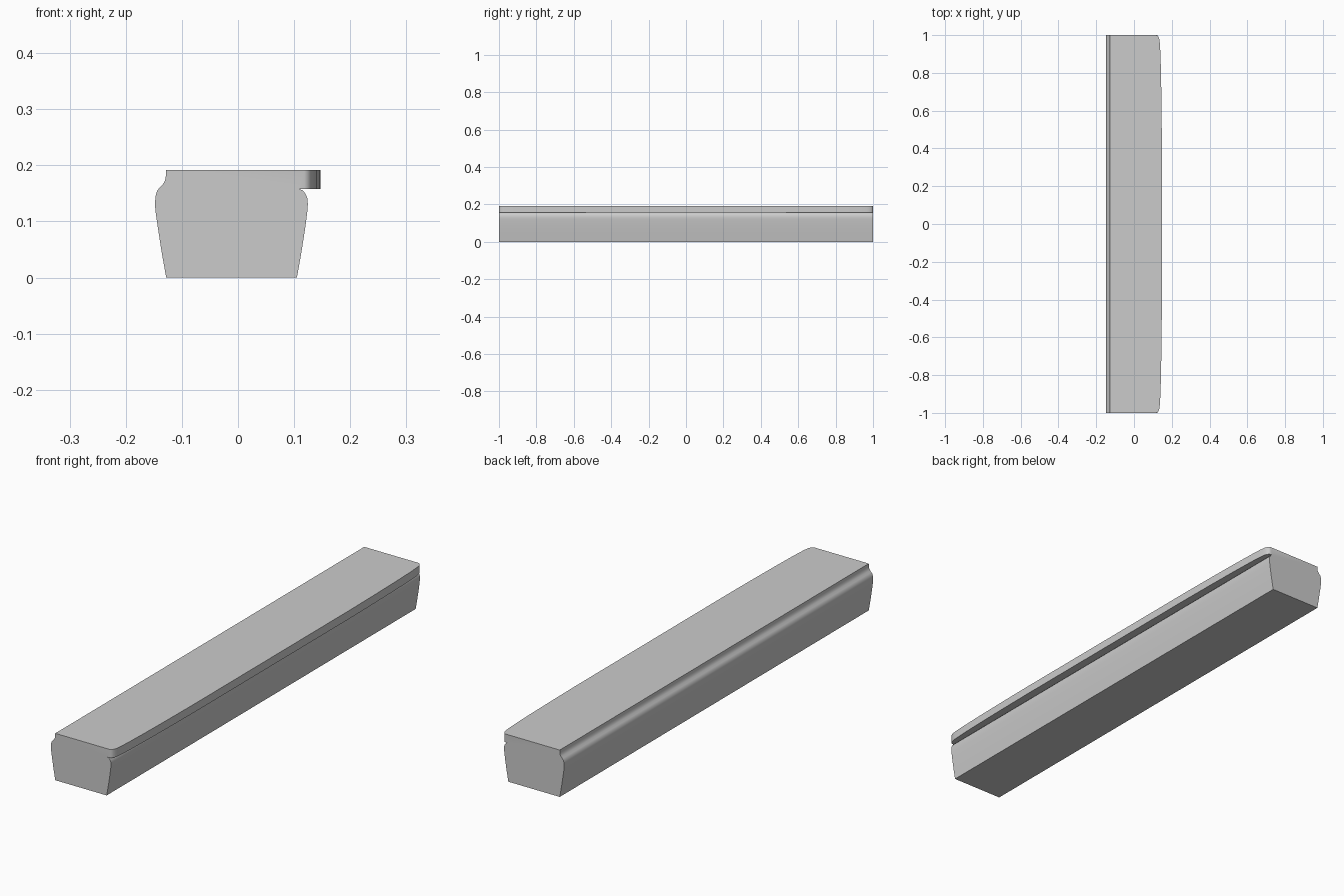
import bpy, bmesh, math

if "Cube" in bpy.data.objects:
    bpy.data.objects.remove(bpy.data.objects["Cube"])

# Right flank, bottom to the groove under the lip
RIGHT = [(0.105, 0), (0.113, 0.045), (0.120, 0.09), (0.1235, 0.118), (0.1245, 0.131),
         (0.1235, 0.142), (0.120, 0.150), (0.115, 0.1555), (0.108, 0.158)]
# Left flank, top to bottom
LEFT = [(-0.128, 0.192), (-0.1285, 0.182), (-0.130, 0.173), (-0.134, 0.166), (-0.140, 0.160),
        (-0.1445, 0.154), (-0.147, 0.145), (-0.148, 0.131), (-0.147, 0.118),
        (-0.143, 0.09), (-0.136, 0.045), (-0.128, 0)]
LIP_BOTTOM, TOP = 0.158, 0.192

# Lip edge in plan (y, x): rounded corner, then a slight bow
HALF = [(1.0, 0.118), (0.998, 0.124), (0.992, 0.129), (0.983, 0.133), (0.97, 0.1355),
        (0.95, 0.1375), (0.90, 0.140), (0.80, 0.143), (0.65, 0.1455), (0.5, 0.147)]
stations = [(-y, x) for y, x in HALF] + HALF[::-1]


def section(lip):
    return RIGHT + [(lip, LIP_BOTTOM), (lip, TOP)] + LEFT


# Loft the moulded bar and its overhanging lip as one closed skin
bm = bmesh.new()
rings = [[bm.verts.new((x, y, z)) for x, z in section(lip)] for y, lip in stations]
n = len(rings[0])
for a, b in zip(rings, rings[1:]):
    for i in range(n):
        j = (i + 1) % n
        bm.faces.new((a[i], a[j], b[j], b[i]))
# End caps
bm.faces.new(rings[0])
bm.faces.new(rings[-1][::-1])
bmesh.ops.recalc_face_normals(bm, faces=bm.faces)

mesh = bpy.data.meshes.new("moulded_bar")
bm.to_mesh(mesh)
bm.free()
bar = bpy.data.objects.new("moulded_bar", mesh)
bpy.context.collection.objects.link(bar)
bpy.context.view_layer.objects.active = bar
bar.select_set(True)
bpy.ops.object.shade_smooth_by_angle(angle=math.radians(35))
